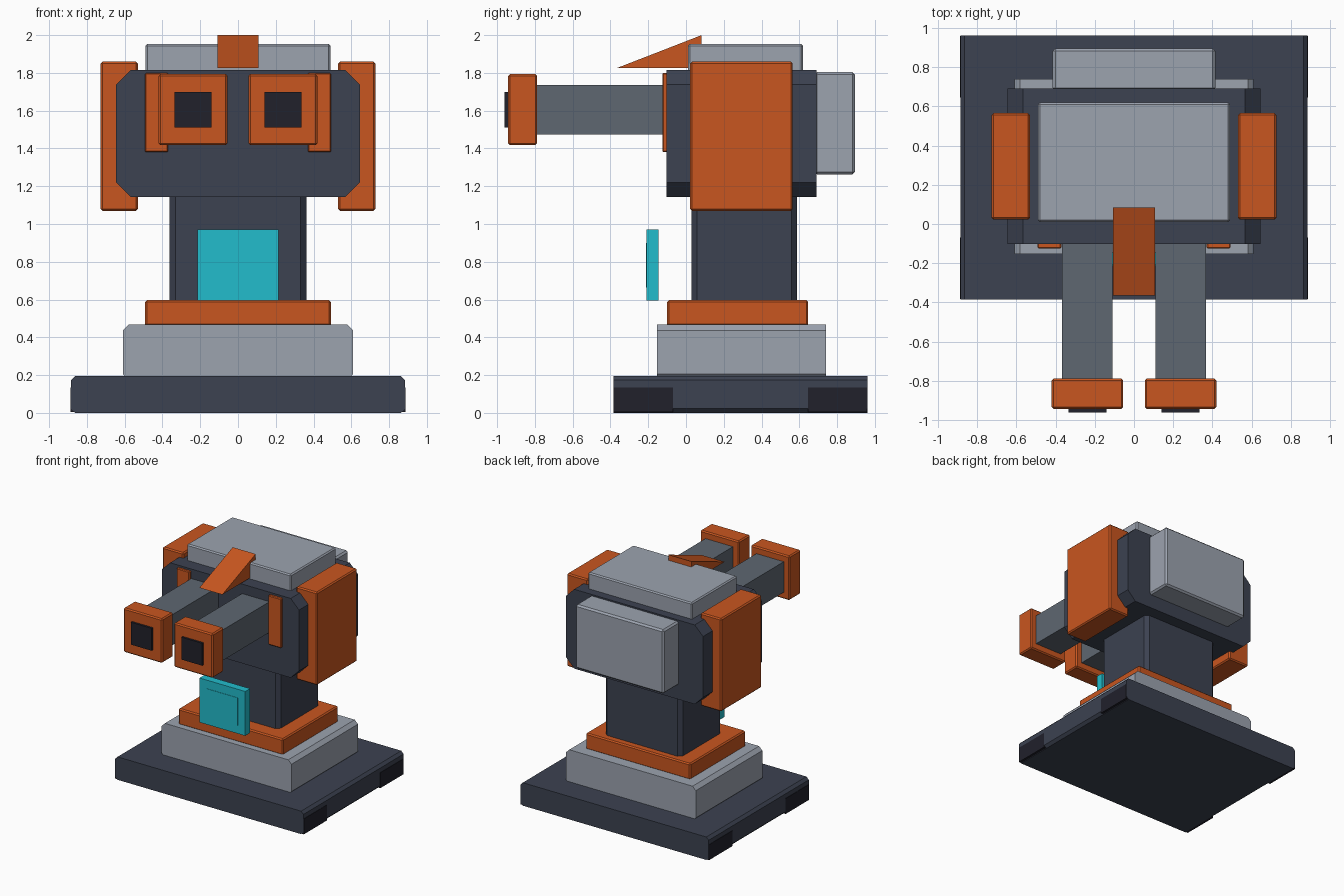
import bpy
import bmesh

cube = bpy.data.objects.get("Cube")
if cube:
    bpy.data.objects.remove(cube, do_unlink=True)


def material(name, rgb):
    mat = bpy.data.materials.new(name)
    mat.use_nodes = True
    colour = (*rgb, 1)
    mat.diffuse_color = colour
    mat.node_tree.nodes["Principled BSDF"].inputs["Base Color"].default_value = colour
    return mat


slate = material("dark slate", (0.045, 0.054, 0.082))
grey = material("light grey", (0.332, 0.366, 0.429))
steel = material("steel grey", (0.112, 0.135, 0.165))
orange = material("orange", (0.584, 0.093, 0.014))
cyan = material("cyan", (0.016, 0.503, 0.604))
black = material("near black", (0.015, 0.015, 0.024))


def finish(name, bm, mat):
    mesh = bpy.data.meshes.new(name)
    bm.to_mesh(mesh)
    bm.free()
    mesh.materials.append(mat)
    obj = bpy.data.objects.new(name, mesh)
    bpy.context.collection.objects.link(obj)
    return obj


def box(name, mat, xs, ys, zs, chamfer=0.0, axes="xyz"):
    """Box between two limits on each axis, chamfered on edges along the given axes."""
    bm = bmesh.new()
    bmesh.ops.create_cube(bm, size=1)
    for v in bm.verts:
        for i, (low, high) in enumerate((xs, ys, zs)):
            v.co[i] = low if v.co[i] < 0 else high
    if chamfer:
        edges = []
        for e in bm.edges:
            d = e.verts[1].co - e.verts[0].co
            if "xyz"[max(range(3), key=lambda i: abs(d[i]))] in axes:
                edges.append(e)
        bmesh.ops.bevel(bm, geom=edges, offset=chamfer, segments=1,
                        affect="EDGES", profile=0.5)
    return finish(name, bm, mat)


def pair(name, mat, xs, ys, zs, chamfer=0.0, axes="xyz"):
    """The same box on the left (+x) and the right (-x)."""
    box("left_" + name, mat, xs, ys, zs, chamfer, axes)
    box("right_" + name, mat, (-xs[1], -xs[0]), ys, zs, chamfer, axes)


# Stepped base
box("base_slab", slate, (-0.885, 0.885), (-0.385, 0.96), (0, 0.195), 0.022, "y")
pair("front_foot", black, (0.6, 0.888), (-0.383, -0.07), (0.004, 0.135))
pair("back_foot", black, (0.6, 0.888), (0.645, 0.958), (0.004, 0.135))
box("base_step", grey, (-0.61, 0.61), (-0.153, 0.74), (0.175, 0.467), 0.03, "y")
box("base_collar", orange, (-0.492, 0.492), (-0.1, 0.647), (0.46, 0.597), 0.01)

# Neck column and display
box("neck", slate, (-0.362, 0.362), (0.028, 0.588), (0.59, 1.16), 0.03, "z")
box("display", cyan, (-0.215, 0.215), (-0.21, -0.145), (0.595, 0.972))
box("display_panel", cyan, (-0.145, 0.145), (-0.213, -0.205), (0.665, 0.9))

# Head with side, top and back plates
box("head", slate, (-0.645, 0.645), (-0.102, 0.692), (1.142, 1.816), 0.078, "y")
pair("side_plate", orange, (0.53, 0.727), (0.022, 0.565), (1.07, 1.86), 0.01)
box("top_plate", grey, (-0.49, 0.49), (0.01, 0.62), (1.8, 1.953), 0.01)
box("back_pack", grey, (-0.415, 0.415), (0.68, 0.895), (1.262, 1.805), 0.014)
pair("brow_strip", orange, (0.37, 0.492), (-0.125, -0.09), (1.38, 1.8), 0.006)

# Twin barrels
pair("barrel", steel, (0.11, 0.368), (-0.8, -0.09), (1.475, 1.735))
pair("muzzle", orange, (0.055, 0.42), (-0.942, -0.788), (1.417, 1.793), 0.01)
pair("bore", black, (0.14, 0.335), (-0.96, -0.93), (1.51, 1.7))

# Wedge fin on the forehead
bm = bmesh.new()
profile = [(-0.365, 1.826), (0.083, 1.826), (0.083, 2.0)]
face = bm.faces.new([bm.verts.new((-0.108, y, z)) for y, z in profile])
extruded = bmesh.ops.extrude_face_region(bm, geom=[face])["geom"]
bmesh.ops.translate(bm, vec=(0.216, 0, 0),
                    verts=[g for g in extruded if isinstance(g, bmesh.types.BMVert)])
bmesh.ops.recalc_face_normals(bm, faces=bm.faces)
finish("forehead_fin", bm, orange)
